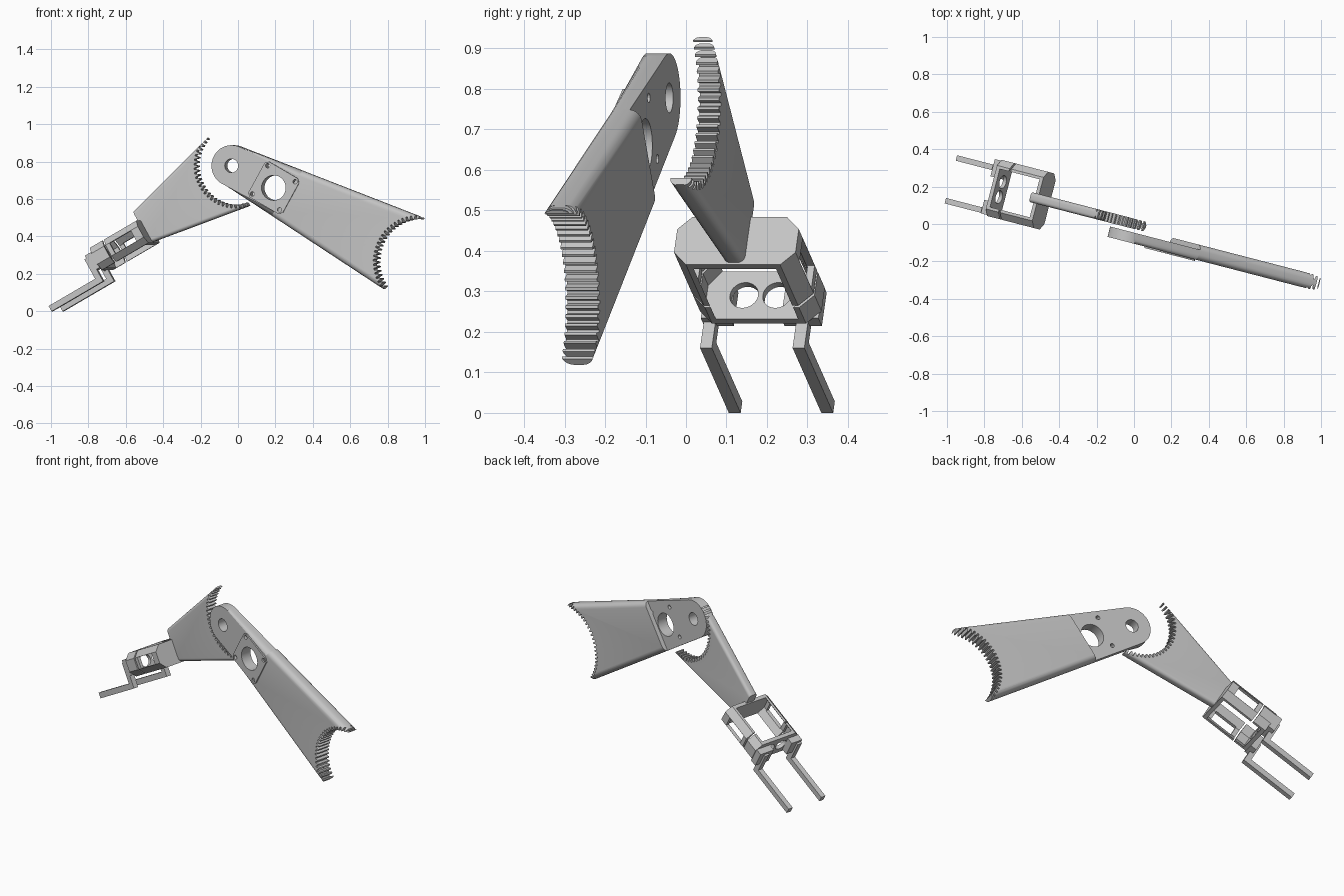
import bpy, bmesh, math
from mathutils import Vector, Matrix

if "Cube" in bpy.data.objects:
    bpy.data.objects.remove(bpy.data.objects["Cube"])

# One grey for the whole arm
grey = bpy.data.materials.new("light_grey")
grey.use_nodes = True
grey.diffuse_color = (0.55, 0.55, 0.55, 1)
grey.node_tree.nodes["Principled BSDF"].inputs["Base Color"].default_value = (0.55, 0.55, 0.55, 1)

# Frames: the arm plane is yawed; the hand is pitched down from the forearm end
YAW = Matrix.Rotation(math.radians(-14.5), 3, 'Z')
TILT = math.radians(29.5)
WRIST = Vector((-0.528, 0, 0.449))
ALONG = Vector((-math.cos(TILT), 0, -math.sin(TILT)))
UP = Vector((-math.sin(TILT), 0, math.cos(TILT)))
ACROSS = Vector((0, 1, 0))


def arm_side(a, b, d):
    return YAW @ Vector((a, d, b))


def hand_side(a, b, d):
    return YAW @ (WRIST + ALONG * a + UP * b + ACROSS * d)


def hand_face(a, b, d):
    return YAW @ (WRIST + ACROSS * a + UP * b + ALONG * d)


def prism(name, pts, d0, d1, frame=arm_side, round_edges=(), radius=0.0, both=True):
    """Extrude an outline; round the rims of the listed outline edges."""
    bm = bmesh.new()
    n = len(pts)
    front = [bm.verts.new(frame(a, b, d0)) for a, b in pts]
    back = [bm.verts.new(frame(a, b, d1)) for a, b in pts]
    bm.faces.new(front)
    bm.faces.new(back[::-1])
    for i in range(n):
        j = (i + 1) % n
        bm.faces.new((front[j], front[i], back[i], back[j]))
    if radius:
        rims = (front, back) if both else (front,)
        edges = [bm.edges.get((r[i], r[(i + 1) % n])) for r in rims for i in round_edges]
        bmesh.ops.bevel(bm, geom=edges, offset=radius, segments=5, profile=0.5,
                        affect='EDGES', clamp_overlap=True)
    bmesh.ops.recalc_face_normals(bm, faces=bm.faces)
    mesh = bpy.data.meshes.new(name)
    bm.to_mesh(mesh)
    bm.free()
    mesh.materials.append(grey)
    obj = bpy.data.objects.new(name, mesh)
    bpy.context.collection.objects.link(obj)
    return obj


def circle(centre, r, n=32):
    return [(centre[0] + r * math.cos(math.tau * i / n),
             centre[1] + r * math.sin(math.tau * i / n)) for i in range(n)]


def rect(a0, a1, b0, b1):
    return [(a0, b0), (a1, b0), (a1, b1), (a0, b1)]


def gear(centre, r, teeth, depth=0.02):
    pts = []
    for i in range(teeth):
        for part, grow in ((0, -0.5), (0.3, -0.5), (0.5, 0.5), (0.8, 0.5)):
            t = math.tau * (i + part) / teeth
            rr = r + grow * depth
            pts.append((centre[0] + rr * math.cos(t), centre[1] + rr * math.sin(t)))
    return pts


def cut(obj, outlines, d0, d1, frame=arm_side):
    for pts in outlines:
        cutter = prism("cutter", pts, d0, d1, frame)
        cutter.hide_render = True
        mod = obj.modifiers.new("cut", 'BOOLEAN')
        mod.operation, mod.solver, mod.object = 'DIFFERENCE', 'EXACT', cutter
        graph = bpy.context.evaluated_depsgraph_get()
        graph.update()
        mesh = bpy.data.meshes.new_from_object(obj.evaluated_get(graph))
        obj.modifiers.clear()
        obj.data = mesh
        bpy.data.objects.remove(cutter)


def tangent(centre, r, p, side):
    """Touch point on a circle of the line from p."""
    dx, dy = p[0] - centre[0], p[1] - centre[1]
    t = math.atan2(dy, dx) + side * math.acos(r / math.hypot(dx, dy))
    return (centre[0] + r * math.cos(t), centre[1] + r * math.sin(t)), t


def lerp(p, q, t):
    return (p[0] + (q[0] - p[0]) * t, p[1] + (q[1] - p[1]) * t)


# Upper arm: thin elbow plate with a round end, then a thicker toothed body
ELBOW = (-0.01, 0.778)
TIP_TOP, TIP_LOW = (1.04, 0.5), (0.828, 0.115)
touch_top, t0 = tangent(ELBOW, 0.11, TIP_TOP, 1)
touch_low, t1 = tangent(ELBOW, 0.11, TIP_LOW, -1)
step_top = lerp(touch_top, TIP_TOP, 0.345)
step_low = lerp(touch_low, TIP_LOW, 0.31)
t1 += math.tau
arc = [(ELBOW[0] + 0.11 * math.cos(t0 + (t1 - t0) * i / 24),
        ELBOW[1] + 0.11 * math.sin(t0 + (t1 - t0) * i / 24)) for i in range(25)]
outline = [step_top] + arc + [step_low]
elbow_plate = prism("elbow_plate", outline, -0.102, -0.045,
                    round_edges=range(len(outline) - 1), radius=0.03, both=False)
body = prism("upper_arm_body", [TIP_TOP, step_top, step_low, TIP_LOW], -0.102, -0.02,
             round_edges=(0, 2), radius=0.03)
cut(body, [gear((1.02, 0.265), 0.237, 64)], -0.2, 0.1)

# Motor pad with centre bore and four bolt holes
MOTOR = (0.225, 0.66)
corner = math.radians(15.5)


def around(r, turn):
    return (MOTOR[0] + r * math.cos(corner + turn), MOTOR[1] + r * math.sin(corner + turn))


pad_pts = []
for k in range(4):
    pad_pts += [around(0.142, k * math.pi / 2 + s) for s in (-0.09, 0.09)]
pad = prism("motor_pad", pad_pts, -0.11, -0.101)
bolts = [circle(around(0.1225, k * math.pi / 2), 0.012, 12) for k in range(4)]
bore = circle(MOTOR, 0.067)
cut(pad, [bore] + bolts, -0.2, 0.1)
cut(elbow_plate, [bore, circle(ELBOW, 0.037)] + bolts, -0.2, 0.1)

# Forearm: tapered plate with a toothed hollow around the elbow
forearm = prism("forearm", [(-0.166, 0.928), (-0.574, 0.532), (-0.481, 0.366), (0.066, 0.564)],
                -0.026, 0.028, round_edges=(0, 2), radius=0.018)
cut(forearm, [gear(ELBOW, 0.217, 58)], -0.2, 0.2)

# Hand: chamfered end plates joined by windowed side frames
LOW, HIGH = -0.104, 0.032
octagon = [(0.155, LOW + 0.035), (0.155, HIGH - 0.035), (0.12, HIGH)]
octagon += [(-a, b) for a, b in octagon[::-1]]
octagon += [(-0.12, LOW), (0.12, LOW)]
prism("wrist_plate", octagon, -0.015, 0.006, hand_face)
front_plate = prism("grip_plate", octagon, 0.258, 0.28, hand_face)
cut(front_plate, [circle((s * 0.042, -0.036), 0.036) for s in (-1, 1)], 0.2, 0.35, hand_face)

side_profile = [(0.105, LOW), (0.12, LOW), (0.155, LOW + 0.035), (0.155, HIGH - 0.035),
                (0.12, HIGH), (0.105, HIGH), (0.137, HIGH - 0.04), (0.137, LOW + 0.04)]
for side, label in ((-1, "right"), (1, "left")):
    profile = [(side * a, b) for a, b in side_profile]
    frame = prism(label + "_side_frame", profile, 0.0, 0.19, hand_face)
    cut(frame, [rect(0.03, 0.165, -0.068, -0.004)], side * 0.1, side * 0.2, hand_side)
    prism(label + "_grip_cheek", profile, 0.2, 0.265, hand_face)

# Fingers: L-shaped bars on small mounts
finger_pts = [(0.298, -0.163), (0.625, -0.163), (0.625, -0.13), (0.33, -0.13),
              (0.33, -0.01), (0.298, -0.01)]
for label, w, inner in (("right", -0.132, -0.075), ("left", 0.104, 0.055)):
    prism(label + "_finger", finger_pts, w - 0.015, w + 0.015, hand_side)
    prism(label + "_finger_mount", rect(0.278, 0.318, -0.09, 0.005),
          inner, math.copysign(0.15, w), hand_side)

# Smooth the rounded rims, keep edges crisp
for obj in bpy.context.collection.objects:
    if obj.type == 'MESH' and obj.data.materials and obj.data.materials[0] == grey:
        bpy.ops.object.select_all(action='DESELECT')
        obj.select_set(True)
        bpy.context.view_layer.objects.active = obj
        bpy.ops.object.shade_smooth_by_angle(angle=math.radians(25))
